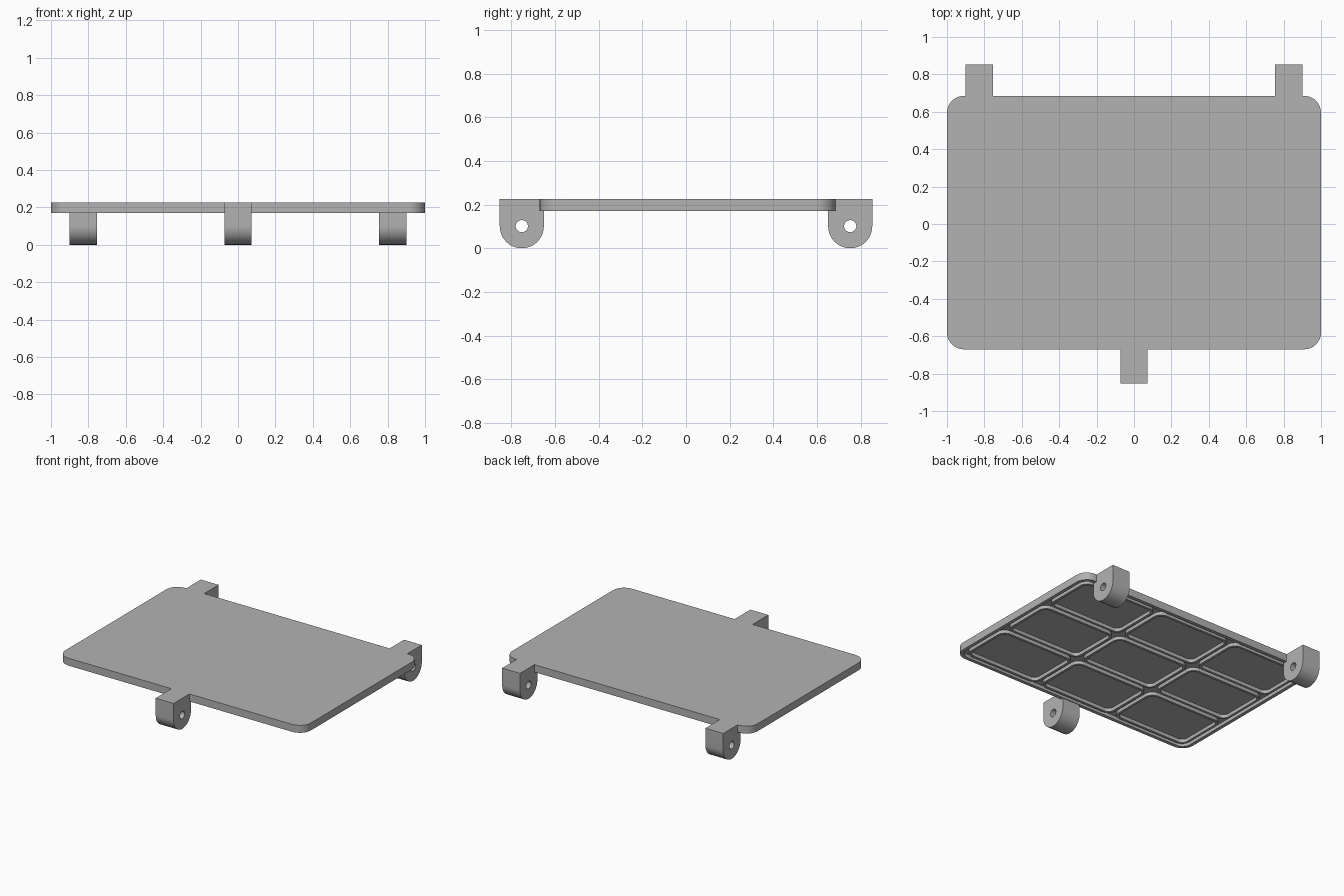
import bpy, bmesh, math

if "Cube" in bpy.data.objects:
    bpy.data.objects.remove(bpy.data.objects["Cube"])

TOP, FLOOR, BOTTOM = 0.225, 0.195, 0.17
Y0, Y1 = -0.67, 0.685

grey = bpy.data.materials.new("plain grey")
grey.diffuse_color = (0.45, 0.45, 0.45, 1)
grey.use_nodes = True
grey.node_tree.nodes["Principled BSDF"].inputs["Base Color"].default_value = grey.diffuse_color


def finish(name, bm):
    bmesh.ops.recalc_face_normals(bm, faces=bm.faces)
    mesh = bpy.data.meshes.new(name)
    bm.to_mesh(mesh)
    bm.free()
    mesh.materials.append(grey)
    ob = bpy.data.objects.new(name, mesh)
    bpy.context.collection.objects.link(ob)
    bpy.context.view_layer.objects.active = ob
    ob.select_set(True)
    bpy.ops.object.shade_smooth_by_angle(angle=math.radians(30))
    ob.select_set(False)
    return ob


def rounded_rect(x0, x1, y0, y1, r, inset=0, steps=8):
    """Counter-clockwise outline with rounded corners."""
    x0, x1, y0, y1, r = x0 + inset, x1 - inset, y0 + inset, y1 - inset, r - inset
    corners = [(x1 - r, y1 - r), (x0 + r, y1 - r), (x0 + r, y0 + r), (x1 - r, y0 + r)]
    return [(cx + r * math.cos(a), cy + r * math.sin(a))
            for k, (cx, cy) in enumerate(corners)
            for a in [(k + i / steps) * math.pi / 2 for i in range(steps + 1)]]


def loft(bm, outlines, caps=False):
    """Join (outline, z) loops into a skin."""
    rings = [[bm.verts.new((x, y, z)) for x, y in pts] for pts, z in outlines]
    n = len(rings[0])
    for a, b in zip(rings, rings[1:]):
        for i in range(n):
            j = (i + 1) % n
            bm.faces.new((a[i], a[j], b[j], b[i]))
    if caps:
        bm.faces.new(rings[0])
        bm.faces.new(rings[-1])


# Plate with a hanging rim around its underside
bm = bmesh.new()
outer = rounded_rect(-1, 1, Y0, Y1, 0.09)
inner = rounded_rect(-1, 1, Y0, Y1, 0.09, 0.025)
loft(bm, [(outer, TOP), (outer, BOTTOM), (inner, BOTTOM), (inner, FLOOR)], caps=True)
finish("plate", bm)

# Grid of raised rounded ribs on the underside
bm = bmesh.new()
margin, gap = 0.05, 0.03
w = (2 - 2 * margin - 2 * gap) / 3
d = (Y1 - Y0 - 2 * margin - 2 * gap) / 3
for i in range(3):
    for j in range(3):
        x, y = -1 + margin + i * (w + gap), Y0 + margin + j * (d + gap)
        out = rounded_rect(x, x + w, y, y + d, 0.06)
        inn = rounded_rect(x, x + w, y, y + d, 0.06, 0.018)
        loft(bm, [(out, FLOOR), (out, BOTTOM), (inn, BOTTOM), (inn, FLOOR)])
finish("underside_ribs", bm)


def mounting_lug(name, x0, x1, side, edge):
    """Round-bottomed lug with a cross hole; side is +1 for back, -1 for front."""
    cy, cz, r, hole, n = 0.752, 0.101, 0.101, 0.028, 24
    arc = [(cy - r * math.cos(math.pi * i / n), cz - r * math.sin(math.pi * i / n))
           for i in range(n + 1)]
    profile = arc + [(cy + r, TOP), (edge, TOP), (edge, 0.18), (cy - r, 0.18)]
    circle = [(cy + hole * math.cos(math.tau * i / n), cz + hole * math.sin(math.tau * i / n))
              for i in range(n)]
    bm = bmesh.new()
    edges = []
    for pts in (profile, circle):
        vs = [bm.verts.new((x0, side * y, z)) for y, z in pts]
        edges += [bm.edges.new((vs[k], vs[(k + 1) % len(vs)])) for k in range(len(vs))]
    bmesh.ops.triangle_fill(bm, edges=edges, use_beauty=True)
    geo = bmesh.ops.extrude_face_region(bm, geom=bm.faces[:])["geom"]
    bmesh.ops.translate(bm, vec=(x1 - x0, 0, 0),
                        verts=[g for g in geo if isinstance(g, bmesh.types.BMVert)])
    # Keep both end caps: rebuild the start cap if the extrusion moved it
    open_edges = [e for e in bm.edges if e.is_boundary]
    if open_edges:
        bmesh.ops.triangle_fill(bm, edges=open_edges, use_beauty=True)
    bmesh.ops.dissolve_limit(bm, angle_limit=0.01, verts=bm.verts[:], edges=bm.edges[:])
    finish(name, bm)


# Two lugs at the back, one at the front
mounting_lug("back_lug_right", 0.755, 0.9, 1, Y1)
mounting_lug("back_lug_left", -0.9, -0.755, 1, Y1)
mounting_lug("front_lug", -0.073, 0.073, -1, -Y0)
